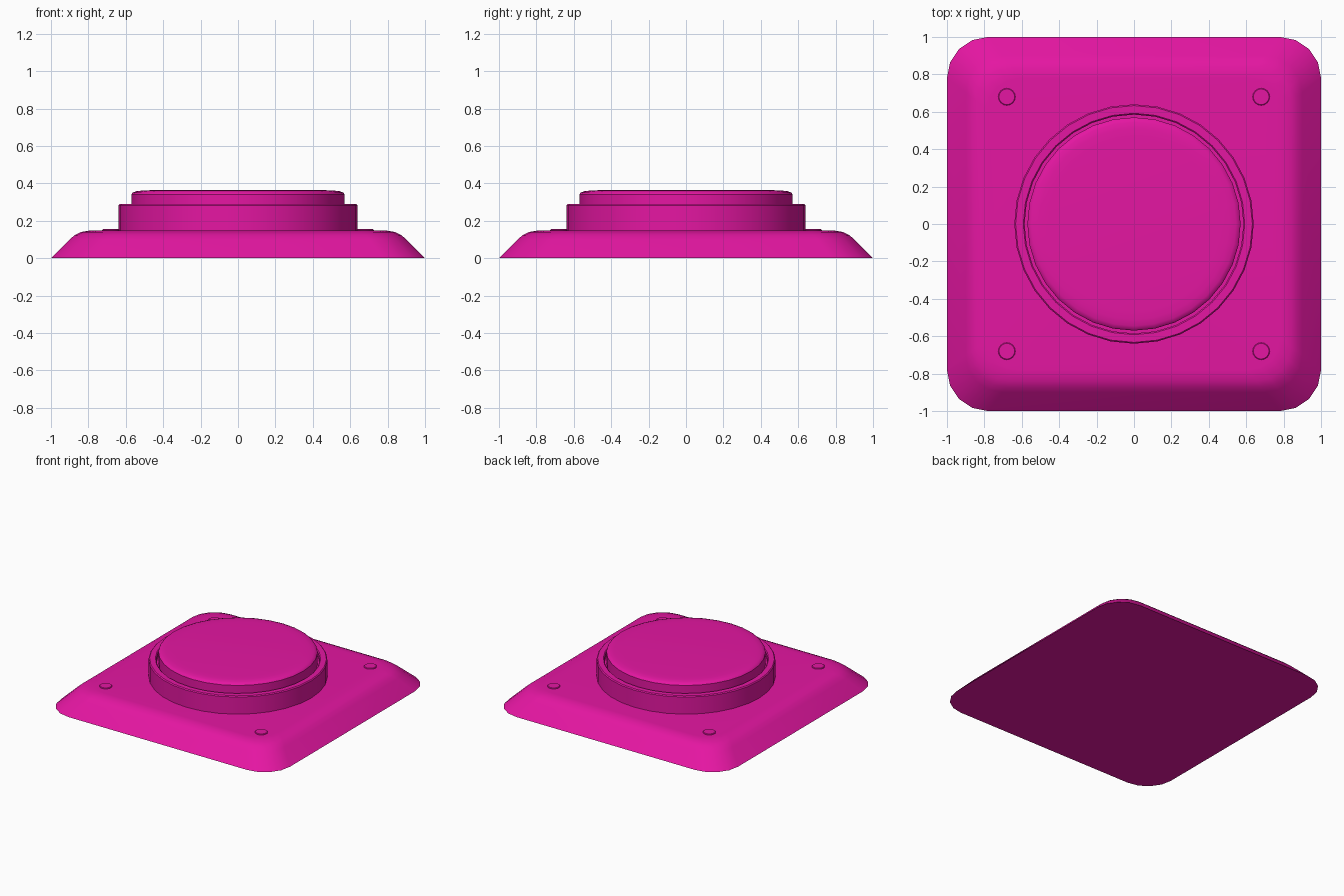
import bpy, bmesh, math

if "Cube" in bpy.data.objects:
    bpy.data.objects.remove(bpy.data.objects["Cube"])

magenta = bpy.data.materials.new("magenta_plastic")
magenta.diffuse_color = (0.78, 0.008, 0.36, 1)
magenta.use_nodes = True
magenta.node_tree.nodes["Principled BSDF"].inputs["Base Color"].default_value = magenta.diffuse_color


def loft(name, loops, angle=35):
    """Skin equal-length loops from bottom to top and cap both ends."""
    bm = bmesh.new()
    rings = [[bm.verts.new(p) for p in loop] for loop in loops]
    n = len(rings[0])
    for a, b in zip(rings, rings[1:]):
        for i in range(n):
            j = (i + 1) % n
            bm.faces.new((a[i], a[j], b[j], b[i]))
    bm.faces.new(rings[0][::-1])
    bm.faces.new(rings[-1])
    bmesh.ops.recalc_face_normals(bm, faces=bm.faces)
    mesh = bpy.data.meshes.new(name)
    bm.to_mesh(mesh)
    bm.free()
    mesh.materials.append(magenta)
    obj = bpy.data.objects.new(name, mesh)
    bpy.context.collection.objects.link(obj)
    bpy.ops.object.select_all(action='DESELECT')
    obj.select_set(True)
    bpy.context.view_layer.objects.active = obj
    bpy.ops.object.shade_smooth_by_angle(angle=math.radians(angle))
    return obj


def circle(r, z, n, cx=0, cy=0):
    return [(cx + r * math.cos(2 * math.pi * i / n),
             cy + r * math.sin(2 * math.pi * i / n), z) for i in range(n)]


def rounded_square(half, z, radius=0.22, steps=4):
    pts = []
    for q in range(4):
        mid = math.pi / 4 + q * math.pi / 2
        cx = math.copysign(1 - radius, math.cos(mid))
        cy = math.copysign(1 - radius, math.sin(mid))
        for s in range(steps + 1):
            a = (q + s / steps) * math.pi / 2
            pts.append((half * (cx + radius * math.cos(a)),
                        half * (cy + radius * math.sin(a)), z))
    return pts


def turned(name, profile, n, cx=0, cy=0):
    return loft(name, [circle(r, z, n, cx, cy) for r, z in profile])


# Base plate with sloping, softened sides
base_profile = [(1.0, 0), (0.90, 0.10), (0.873, 0.124), (0.84, 0.14), (0.80, 0.147), (0.78, 0.148)]
loft("base_plate", [rounded_square(h, z) for h, z in base_profile], 50)

# Raised collar with a recess for the button
turned("button_collar", [(0.64, 0.13), (0.64, 0.283), (0.633, 0.29),
                         (0.592, 0.29), (0.585, 0.283), (0.585, 0.25)], 32)

# Push button with a rounded rim
turned("push_button", [(0.57, 0.23), (0.57, 0.342), (0.563, 0.351), (0.545, 0.358),
                       (0.51, 0.362), (0.46, 0.364)], 32)

# Screw heads in the four corners
for x in (-0.68, 0.68):
    for y in (-0.68, 0.68):
        turned("corner_screw", [(0.046, 0.13), (0.046, 0.152), (0.042, 0.155)], 16, x, y)
